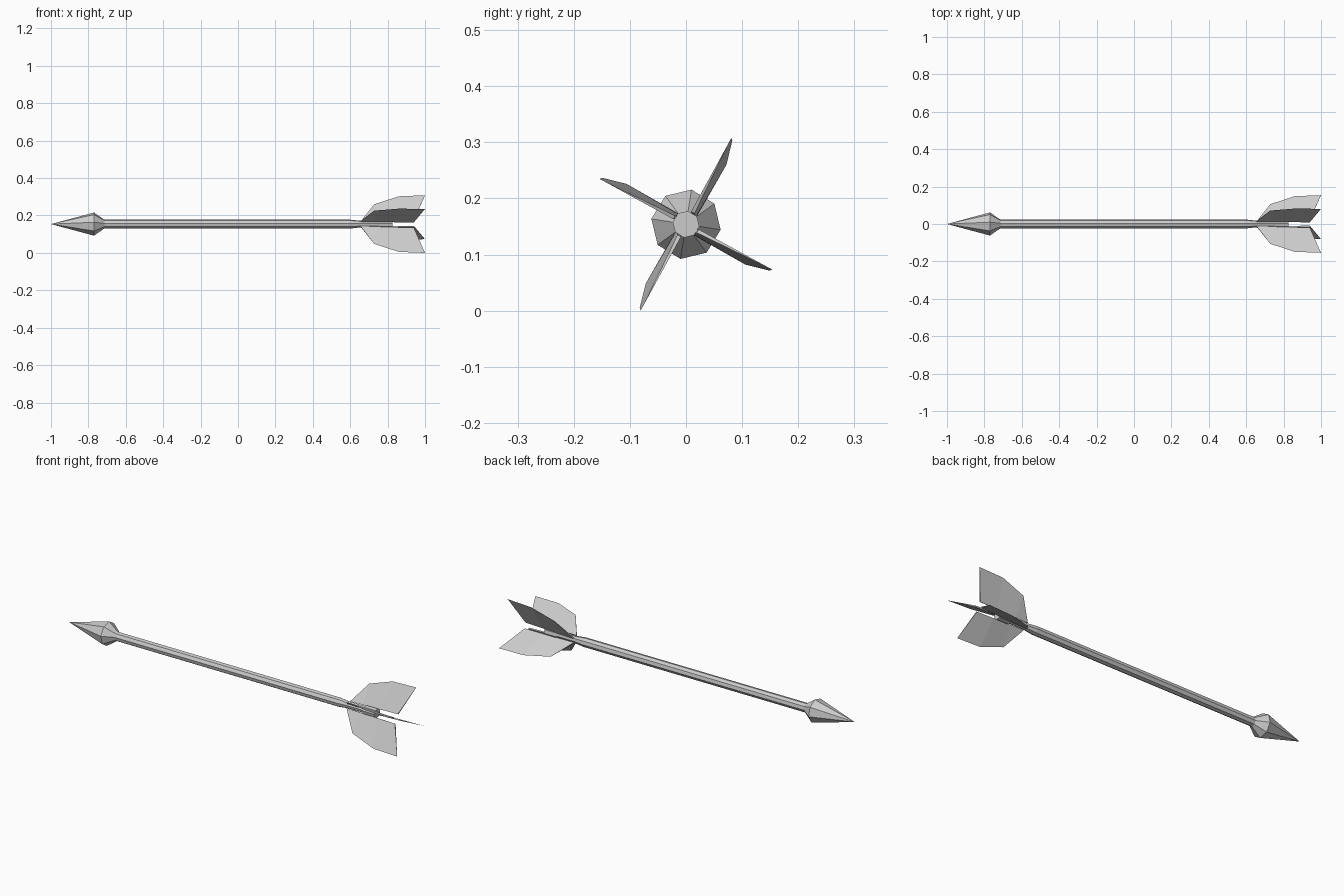
import bpy, bmesh, math

if "Cube" in bpy.data.objects:
    bpy.data.objects.remove(bpy.data.objects["Cube"])

AXIS_Z = 0.154
SIDES = 8
TURN = math.radians(-9)


def finish(name, bm):
    bmesh.ops.recalc_face_normals(bm, faces=bm.faces)
    mesh = bpy.data.meshes.new(name)
    bm.to_mesh(mesh)
    bm.free()
    obj = bpy.data.objects.new(name, mesh)
    obj.location.z = AXIS_Z
    bpy.context.collection.objects.link(obj)
    return obj


def lathe_x(name, profile):
    """Eight-sided body around the x axis from (x, radius) points."""
    bm = bmesh.new()
    rings = []
    for x, r in profile:
        rings.append([bm.verts.new((x, r * math.cos(TURN + math.tau * i / SIDES),
                                    r * math.sin(TURN + math.tau * i / SIDES)))
                      for i in range(SIDES)])
    for a, b in zip(rings, rings[1:]):
        for i in range(SIDES):
            j = (i + 1) % SIDES
            bm.faces.new((a[i], a[j], b[j], b[i]))
    bm.faces.new(rings[0])
    bm.faces.new(rings[-1])
    bmesh.ops.remove_doubles(bm, verts=bm.verts, dist=0.0001)
    return finish(name, bm)


def fin(name, angle):
    """Slightly twisted vane: thick at the root, sharp at the outer edge."""
    # x, outward distance, sideways twist
    outer = [(0.728, 0.127, 0.0145), (0.86, 0.170, 0.004), (1.0, 0.174, 0.0)]
    root = [(0.655, 0.017, 0.007), (0.73, 0.019, 0.006),
            (0.84, 0.022, 0.003), (0.94, 0.024, 0.001)]
    half = 0.0035
    c, s = math.cos(angle), math.sin(angle)
    bm = bmesh.new()

    def vert(x, u, v):
        return bm.verts.new((x, u * c + v * s, u * s - v * c))

    edge = [vert(*p) for p in outer]
    left = [vert(x, u, v - half) for x, u, v in root]
    right = [vert(x, u, v + half) for x, u, v in root]
    for side in (left, right):
        bm.faces.new((side[0], side[1], edge[0]))
        bm.faces.new((side[1], side[2], edge[1], edge[0]))
        bm.faces.new((side[2], side[3], edge[2], edge[1]))
    for i in range(3):
        bm.faces.new((left[i], left[i + 1], right[i + 1], right[i]))
    bm.faces.new((left[0], right[0], edge[0]))
    bm.faces.new((left[3], right[3], edge[2]))
    return finish(name, bm)


# Pointed head
lathe_x("arrow_head", [(-1.0, 0.0), (-0.77, 0.0625), (-0.715, 0.024)])

# Shaft with a narrowed neck and nock at the tail
lathe_x("shaft", [(-0.72, 0.024), (0.60, 0.024), (0.655, 0.018),
                  (0.75, 0.018), (0.76, 0.024), (0.825, 0.024)])

# Four tail vanes
for k in range(4):
    fin(f"tail_vane_{k + 1}", math.radians(62.3 + 90 * k))
